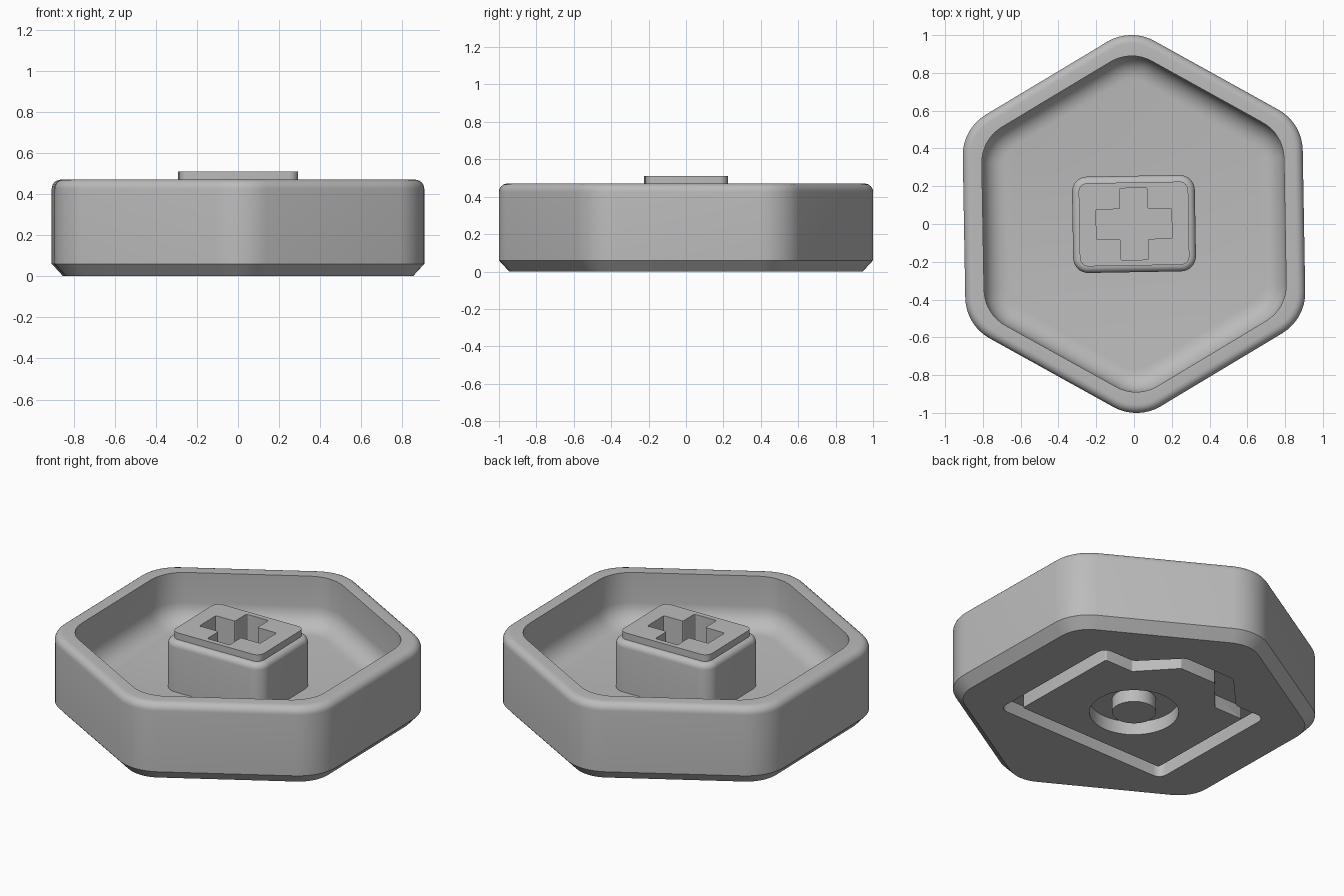
import bpy
import bmesh
import math
from mathutils import Vector

cube = bpy.data.objects.get("Cube")
if cube:
    bpy.data.objects.remove(cube)

TURN = math.radians(1)

grey = bpy.data.materials.new("light_grey")
grey.use_nodes = True
grey.diffuse_color = (0.5, 0.5, 0.5, 1)
grey.node_tree.nodes["Principled BSDF"].inputs["Base Color"].default_value = (0.5, 0.5, 0.5, 1)


def fillet(points, radius, steps=8):
    """Round every corner of a flat outline with an arc."""
    pts = [Vector(p) for p in points]
    out = []
    for i, p in enumerate(pts):
        a = (pts[i - 1] - p).normalized()
        b = (pts[(i + 1) % len(pts)] - p).normalized()
        half = math.acos(max(-1, min(1, a.dot(b)))) / 2
        centre = p + (a + b).normalized() * radius / math.sin(half)
        reach = radius / math.tan(half)
        s, e = p + a * reach - centre, p + b * reach - centre
        start = math.atan2(s.y, s.x)
        sweep = math.atan2(s.x * e.y - s.y * e.x, s.dot(e))
        for k in range(steps + 1):
            t = start + sweep * k / steps
            out.append(centre + Vector((math.cos(t), math.sin(t))) * radius)
    return out


def hexagon(apothem, radius):
    r = apothem / math.cos(math.pi / 6)
    angles = [math.radians(90 + 60 * k) for k in range(6)]
    return fillet([(r * math.cos(t), r * math.sin(t)) for t in angles], radius)


def rectangle(x, y, radius):
    return fillet([(x, y), (-x, y), (-x, -y), (x, -y)], radius)


def circle(r, n=48):
    return [Vector((r * math.cos(2 * math.pi * k / n), r * math.sin(2 * math.pi * k / n))) for k in range(n)]


def loft(name, rings, closed=False):
    """Skin a list of (outline, z); cap the ends, or join last to first."""
    bm = bmesh.new()
    loops = [[bm.verts.new((p.x, p.y, z)) for p in outline] for outline, z in rings]
    pairs = list(zip(loops, loops[1:]))
    if closed:
        pairs.append((loops[-1], loops[0]))
    else:
        bm.faces.new(loops[0][::-1])
        bm.faces.new(loops[-1])
    for lo, hi in pairs:
        n = len(lo)
        for i in range(n):
            j = (i + 1) % n
            bm.faces.new((lo[i], lo[j], hi[j], hi[i]))
    bmesh.ops.recalc_face_normals(bm, faces=bm.faces)
    mesh = bpy.data.meshes.new(name)
    bm.to_mesh(mesh)
    bm.free()
    mesh.materials.append(grey)
    obj = bpy.data.objects.new(name, mesh)
    obj.rotation_euler.z = TURN
    bpy.context.collection.objects.link(obj)
    return obj


def activate(obj):
    bpy.ops.object.select_all(action="DESELECT")
    obj.select_set(True)
    bpy.context.view_layer.objects.active = obj


def cut(obj, cutter):
    cutter.hide_render = True
    mod = obj.modifiers.new("cut", "BOOLEAN")
    mod.operation = "DIFFERENCE"
    mod.solver = "EXACT"
    mod.object = cutter
    activate(obj)
    bpy.ops.object.modifier_apply(modifier=mod.name)
    bpy.data.objects.remove(cutter)


def groove(name, outer, inner, depth=0.08):
    return loft(name, [(outer, -0.05), (outer, depth), (inner, depth), (inner, -0.05)], closed=True)


# Quarter-turn steps for the rounded edges
ARC = [math.pi / 2 * k / 6 for k in range(7)]

# Hexagonal tray: chamfered foot, rounded rim, hollow with a coved floor
FLOOR, TOP = 0.17, 0.47
EDGE, COVE = 0.045, 0.12
rings = [(hexagon(0.845, 0.195), 0), (hexagon(0.9, 0.25), 0.06)]
for t in ARC:
    inset = EDGE * (1 - math.cos(t))
    rings.append((hexagon(0.9 - inset, 0.25 - inset), TOP - EDGE + EDGE * math.sin(t)))
rings.append((hexagon(0.8, 0.22), TOP))
for t in ARC:
    inset = COVE * (1 - math.cos(t))
    rings.append((hexagon(0.8 - inset, 0.22 - inset), FLOOR + COVE * (1 - math.sin(t))))
tray = loft("hexagonal_tray", rings)

# Underside channels: a ring and a rectangle with a tapered bump at the back
cut(tray, groove("ring_cutter", circle(0.243), circle(0.12)))


def bumped(x, front, back, base, tip, crest, radius):
    right = [(x, front), (x, back), (base, back), (tip, crest)]
    return fillet(right + [(-px, py) for px, py in reversed(right)], radius, 4)


cut(tray, groove("channel_cutter",
                 bumped(0.58, -0.45, 0.42, 0.37, 0.17, 0.63, 0.05),
                 bumped(0.49, -0.36, 0.33, 0.3, 0.12, 0.53, 0.01)))

# Central post with a rounded shoulder and a thin raised plate
rings = [(rectangle(0.325, 0.255, 0.08), FLOOR - 0.01)]
for t in ARC:
    inset = 0.035 * (1 - math.cos(t))
    rings.append((rectangle(0.325 - inset, 0.255 - inset, 0.08 - inset), TOP - 0.035 + 0.035 * math.sin(t)))
rings += [(rectangle(0.29, 0.22, 0.045), TOP + 0.001), (rectangle(0.29, 0.22, 0.045), 0.51)]
post = loft("central_post", rings)

# Cross-shaped socket in the post
ARM_X, ARM_Y, HALF_X, HALF_Y = 0.2, 0.19, 0.073, 0.08
quarter = [(ARM_X, HALF_Y), (HALF_X, HALF_Y), (HALF_X, ARM_Y)]
upper = quarter + [(-x, y) for x, y in reversed(quarter)]
cross = fillet(upper + [(-x, -y) for x, y in upper], 0.008, 3)
cut(post, loft("socket_cutter", [(cross, 0.28), (cross, 0.6)]))

for part in (tray, post):
    activate(part)
    bpy.ops.object.shade_smooth_by_angle(angle=math.radians(30))
